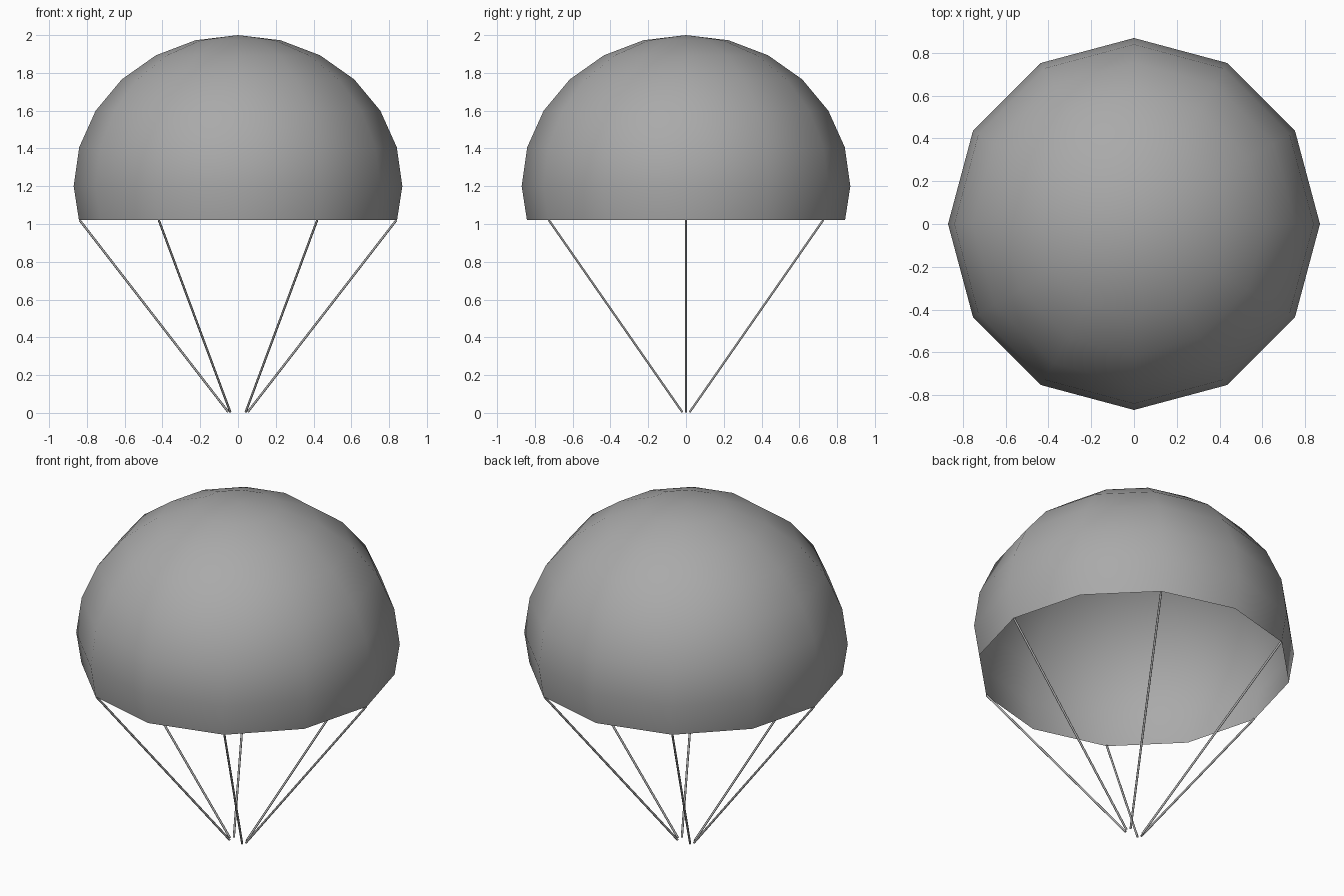
import bpy, bmesh, math
from mathutils import Vector

cube = bpy.data.objects.get("Cube")
if cube:
    bpy.data.objects.remove(cube, do_unlink=True)


def make_material(name, rgb):
    mat = bpy.data.materials.new(name)
    mat.use_nodes = True
    colour = (*rgb, 1.0)
    mat.diffuse_color = colour
    mat.node_tree.nodes["Principled BSDF"].inputs["Base Color"].default_value = colour
    return mat


def finish(bm, name, mat, smooth):
    mesh = bpy.data.meshes.new(name)
    bm.to_mesh(mesh)
    bm.free()
    mesh.materials.append(mat)
    for poly in mesh.polygons:
        poly.use_smooth = smooth
    obj = bpy.data.objects.new(name, mesh)
    bpy.context.collection.objects.link(obj)
    return obj


grey = make_material("plain grey", (0.4, 0.4, 0.4))

SIDES = 12
RADIUS, HEIGHT, EQUATOR = 0.87, 0.80, 1.20
RIM_Z, RIM_R = 1.02, 0.842


def ring_point(radius, angle, z):
    return Vector((radius * math.cos(angle), radius * math.sin(angle), z))


# Canopy: open twelve-sided dome, tucked in slightly at the rim
bm = bmesh.new()
levels = [(RIM_R, RIM_Z)]
for step in range(6):
    lat = math.radians(15 * step)
    levels.append((RADIUS * math.cos(lat), EQUATOR + HEIGHT * math.sin(lat)))
rings = [[bm.verts.new(ring_point(r, math.tau * i / SIDES, z)) for i in range(SIDES)]
         for r, z in levels]
for low, high in zip(rings, rings[1:]):
    for i in range(SIDES):
        j = (i + 1) % SIDES
        bm.faces.new((low[i], low[j], high[j], high[i]))
crown = bm.verts.new((0, 0, EQUATOR + HEIGHT))
for i in range(SIDES):
    bm.faces.new((rings[-1][i], rings[-1][(i + 1) % SIDES], crown))
finish(bm, "canopy", grey, True)


# Cords: six thin rods from alternate rim corners down to the harness
def add_cord(name, top, bottom, radius=0.006):
    axis = top - bottom
    bm = bmesh.new()
    bmesh.ops.create_cone(bm, cap_ends=True, segments=8, radius1=radius,
                          radius2=radius, depth=axis.length)
    cord = finish(bm, name, grey, True)
    cord.location = (top + bottom) / 2
    cord.rotation_mode = "QUATERNION"
    cord.rotation_quaternion = axis.to_track_quat("Z", "Y")
    bpy.context.view_layer.objects.active = cord
    cord.select_set(True)
    bpy.ops.object.shade_smooth_by_angle(angle=math.radians(50))
    cord.select_set(False)


bpy.ops.object.select_all(action="DESELECT")
names = ["left", "back_left", "back_right", "right", "front_right", "front_left"]
for i, side in enumerate(names):
    angle = math.tau * i / len(names)
    top = ring_point(RIM_R - 0.004, angle, RIM_Z)
    # Lower ends gather in a small flattened ring
    spread = 0.052 if side in ("left", "right") else 0.041
    bottom = Vector((math.copysign(spread, math.cos(angle)),
                     0.023 * math.sin(angle), 0.005))
    add_cord(side + "_cord", top, bottom)
